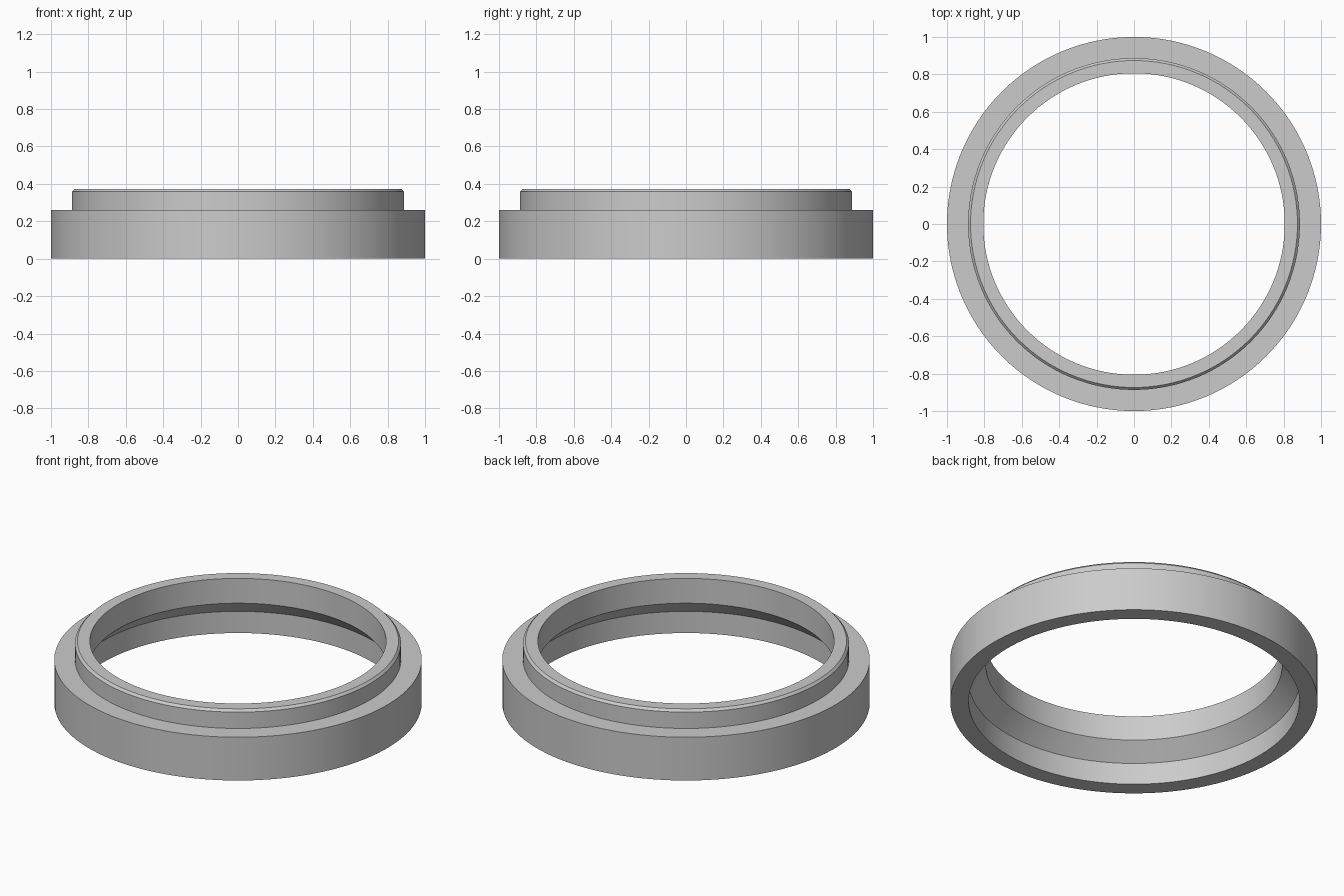
import bpy, bmesh
from math import tau

cube = bpy.data.objects.get("Cube")
if cube:
    bpy.data.objects.remove(cube, do_unlink=True)

# Plain grey finish
GREY = (0.6, 0.6, 0.6, 1)
grey = bpy.data.materials.new("plain grey")
grey.use_nodes = True
grey.diffuse_color = GREY
grey.node_tree.nodes["Principled BSDF"].inputs["Base Color"].default_value = GREY

# Closed wall section as (radius, height), starting at the lower outer edge
section = [
    (1.0, 0.0), (1.0, 0.26),         # outer wall
    (0.887, 0.26), (0.887, 0.358),   # shoulder and raised collar
    (0.874, 0.372), (0.806, 0.372),  # chamfer and top rim
    (0.806, 0.223), (0.9, 0.13),     # bore and inner cone
    (0.9, 0.0),                      # lower bore
]

# Spin the section into a full ring
bm = bmesh.new()
verts = [bm.verts.new((r, 0, z)) for r, z in section]
edges = [bm.edges.new((verts[i - 1], v)) for i, v in enumerate(verts)]
bmesh.ops.spin(bm, geom=verts + edges, cent=(0, 0, 0), axis=(0, 0, 1),
               angle=tau, steps=128, use_merge=True)
bmesh.ops.remove_doubles(bm, verts=bm.verts, dist=0.0001)
bmesh.ops.recalc_face_normals(bm, faces=bm.faces)
mesh = bpy.data.meshes.new("stepped_ring")
bm.to_mesh(mesh)
bm.free()

ring = bpy.data.objects.new("stepped_ring", mesh)
bpy.context.collection.objects.link(ring)
mesh.materials.append(grey)

# Smooth round walls with crisp edges
bpy.ops.object.select_all(action="DESELECT")
ring.select_set(True)
bpy.context.view_layer.objects.active = ring
bpy.ops.object.shade_smooth_by_angle(angle=0.5)
